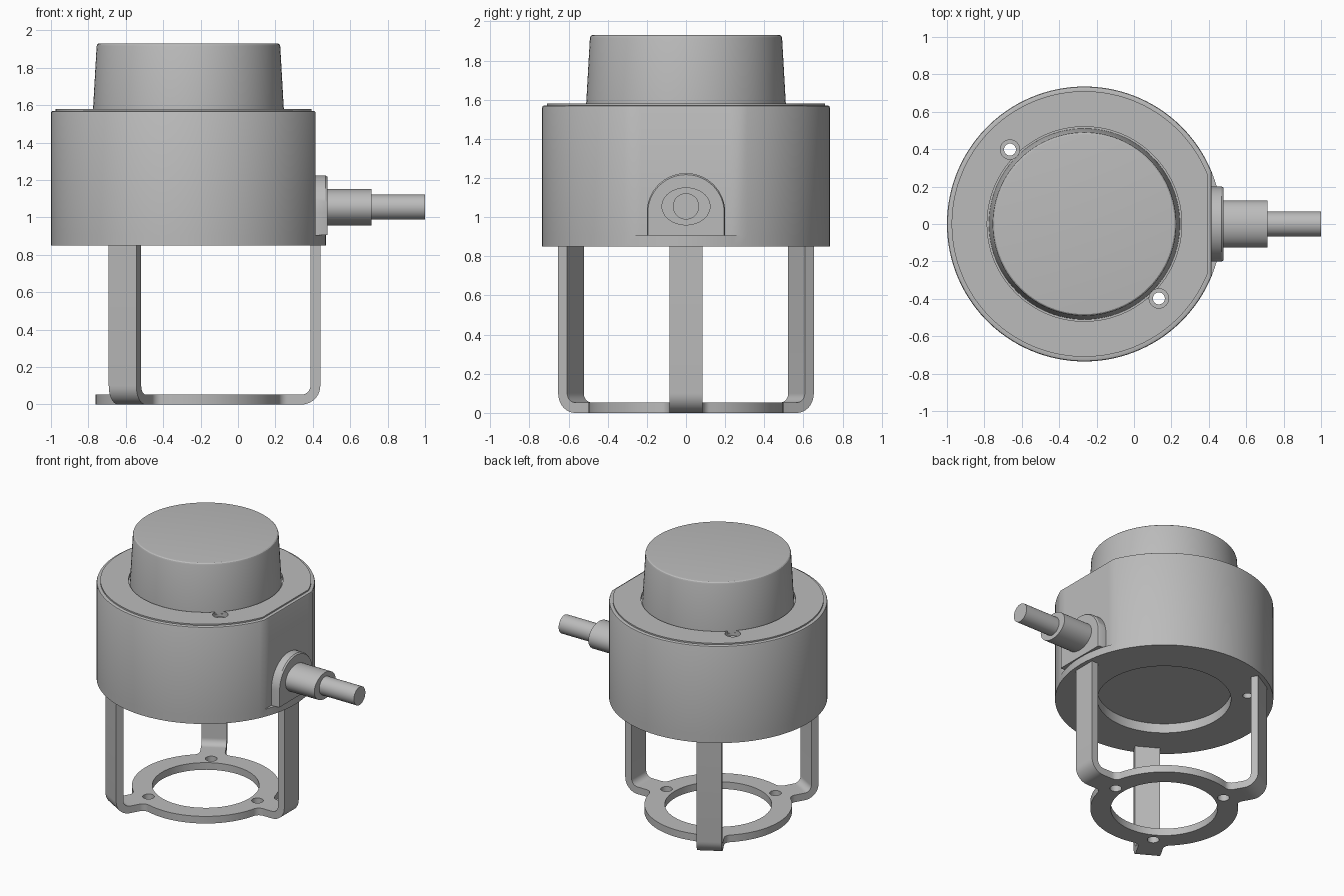
import bpy, bmesh, math
from mathutils import Matrix, Vector

if "Cube" in bpy.data.objects:
    bpy.data.objects.remove(bpy.data.objects["Cube"])

AX = -0.265                      # x of the main axis
TAU = 2 * math.pi

grey = bpy.data.materials.new("grey metal")
grey.diffuse_color = (0.5, 0.5, 0.5, 1)
grey.use_nodes = True
grey.node_tree.nodes["Principled BSDF"].inputs["Base Color"].default_value = grey.diffuse_color


def loft(name, rings, matrix=Matrix()):
    """Skin a stack of equal-length point rings and cap both ends."""
    bm = bmesh.new()
    vs = [[bm.verts.new(matrix @ Vector(p)) for p in r] for r in rings]
    n = len(vs[0])
    for a, b in zip(vs, vs[1:]):
        for i in range(n):
            j = (i + 1) % n
            bm.faces.new((a[i], a[j], b[j], b[i]))
    bm.faces.new(vs[0][::-1])
    bm.faces.new(vs[-1])
    bmesh.ops.remove_doubles(bm, verts=bm.verts, dist=1e-5)
    bmesh.ops.recalc_face_normals(bm, faces=bm.faces)
    me = bpy.data.meshes.new(name)
    bm.to_mesh(me)
    bm.free()
    me.materials.append(grey)
    ob = bpy.data.objects.new(name, me)
    bpy.context.collection.objects.link(ob)
    return ob


def circle(r, z, x=AX, y=0, n=96):
    return [(x + r * math.cos(TAU * i / n), y + r * math.sin(TAU * i / n), z) for i in range(n)]


def cylinder(name, r, z0, z1, x=AX, y=0, n=96):
    return loft(name, [circle(r, z0, x, y, n), circle(r, z1, x, y, n)])


def cut(ob, cutters):
    for c in cutters:
        c.hide_render = True
        m = ob.modifiers.new("cut", 'BOOLEAN')
        m.operation, m.solver, m.object = 'DIFFERENCE', 'EXACT', c
        bpy.context.view_layer.objects.active = ob
        bpy.ops.object.modifier_apply(modifier=m.name)
        bpy.data.objects.remove(c)


# housing: round base flange, flat-sided drum, stepped lid, groove round the cap
FLAT = 0.925
A = math.acos(FLAT)
ANGLES = [-A + 2 * A * i / 12 for i in range(12)] + \
         [A + (TAU - 2 * A) * i / 108 for i in range(108)]


def section(r, z, flat):
    pts = []
    for t in ANGLES:
        c = math.cos(t)
        q = r * min(1, FLAT / c) if flat and c > FLAT else r
        pts.append((AX + q * c, q * math.sin(t), z))
    return pts


housing = loft("housing", [section(*s) for s in (
    (0.45, 0.92, False), (0.45, 0.85, False), (0.735, 0.85, False), (0.735, 0.905, False),
    (0.735, 0.905, True), (0.735, 1.56, True), (0.732, 1.567, True), (0.725, 1.57, True),
    (0.71, 1.57, True), (0.71, 1.58, True), (0.52, 1.58, False), (0.52, 1.56, False))])
for s in (1, -1):
    x, y = AX - s * 0.398, s * 0.398
    cut(housing, [cylinder("bore", 0.032, 0.8, 1.7, x, y, 32),
                  cylinder("counterbore", 0.052, 1.54, 1.7, x, y, 32)])

# tapered cap with a rounded top edge
cap = loft("cap", [circle(r, z) for r, z in (
    (0.511, 1.55), (0.51, 1.58), (0.491, 1.915), (0.488, 1.924), (0.482, 1.929), (0.475, 1.93))])

# cable outlet: arched boss, oval sleeve, cable
arch = [(0.2, 0.905)] + [(0.2 * math.cos(math.pi * i / 32), 1.025 + 0.2 * math.sin(math.pi * i / 32))
                         for i in range(33)] + [(-0.2, 0.905)]
loft("cable_boss", [[(x, y * k, 0.905 + (z - 0.905) * k) for y, z in arch]
                    for x, k in ((0.40, 1), (0.468, 1), (0.478, 0.975))])


def oval(x, ry, rz):
    return [(x, ry * math.cos(TAU * i / 48), 1.055 + rz * math.sin(TAU * i / 48)) for i in range(48)]


loft("cable_sleeve", [oval(0.45, 0.125, 0.097), oval(0.715, 0.125, 0.097)])
loft("cable", [oval(0.6, 0.067, 0.067), oval(1.0, 0.067, 0.067)])

# foot ring with three filleted tabs
R, F, W, T, TAB = 0.497, 0.05, 0.085, 0.053, 0.57
fx = math.sqrt((R + F) ** 2 - (W + F) ** 2)
g = math.atan2(W + F, fx)                     # angle where fillet meets the ring
side = [(TAB, W)] + [(fx + F * math.cos(t), W + F + F * math.sin(t))
                     for t in (-math.pi / 2 - (math.pi / 2 - g) * i / 8 for i in range(9))]
arc = [(R * math.cos(t), R * math.sin(t))
       for t in (g + (TAU / 3 - 2 * g) * i / 28 for i in range(1, 28))]
third = [(x, -y) for x, y in side[::-1]] + side + arc
outline = []
for k in range(3):
    c, s = math.cos(TAU * k / 3), math.sin(TAU * k / 3)
    outline += [(AX + c * x - s * y, s * x + c * y) for x, y in third]
ring = loft("foot_ring", [[(x, y, z) for x, y in outline] for z in (0, T)])
cut(ring, [cylinder("centre_cutter", 0.36, -0.1, 0.2)])

# bent strap legs and their screw holes
L, B = 0.705, 0.1                             # outer radius of legs, outer bend radius


def bend(r):
    return [(L - B + r * math.cos(t), B + r * math.sin(t))
            for t in (-math.pi / 2 + math.pi / 2 * i / 10 for i in range(11))]


profile = [(TAB, 0)] + bend(B) + [(L, 0.86), (L - T, 0.86)] + bend(B - T)[::-1] + [(TAB, T)]
for k in range(3):
    a = TAU * k / 3
    m = Matrix.Translation((AX, 0, 0)) @ Matrix.Rotation(a, 4, 'Z')
    loft(f"leg_{k + 1}", [[(x, y, z) for x, z in profile] for y in (-W, W)], m)
    cut(ring, [cylinder("hole_cutter", 0.04, -0.1, 0.2,
                        AX + 0.425 * math.cos(a), 0.425 * math.sin(a), 32)])

# smooth shading with sharp edges kept
bpy.ops.object.select_all(action='DESELECT')
for ob in bpy.context.collection.objects:
    ob.select_set(True)
bpy.context.view_layer.objects.active = housing
bpy.ops.object.shade_smooth_by_angle(angle=math.radians(30))
